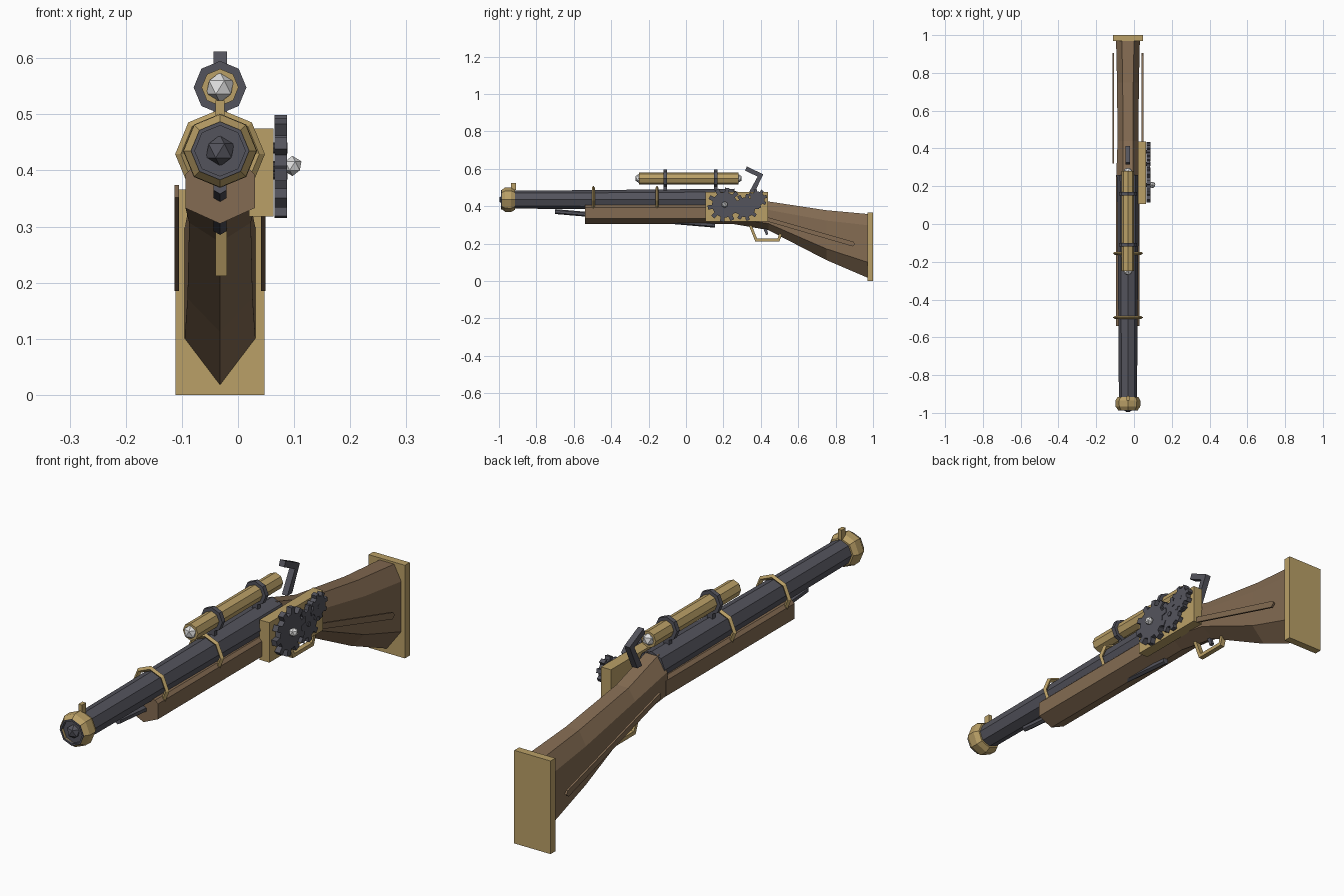
import bpy, bmesh, math
from mathutils import Vector, Matrix

if "Cube" in bpy.data.objects:
    bpy.data.objects.remove(bpy.data.objects["Cube"])

CX = -0.032      # centre line of the gun
BZ = 0.435       # bore height


def mat(name, rgb):
    m = bpy.data.materials.new(name)
    m.diffuse_color = (*rgb, 1)
    m.use_nodes = True
    m.node_tree.nodes["Principled BSDF"].inputs["Base Color"].default_value = m.diffuse_color
    return m


WOOD = mat("walnut", (0.23, 0.148, 0.085))
BRASS = mat("brass", (0.49, 0.35, 0.135))
STEEL = mat("dark_steel", (0.088, 0.088, 0.108))
GLASS = mat("pale_glass", (0.75, 0.75, 0.75))


def finish(bm, name, material):
    bmesh.ops.recalc_face_normals(bm, faces=bm.faces)
    me = bpy.data.meshes.new(name)
    bm.to_mesh(me)
    bm.free()
    me.materials.append(material)
    ob = bpy.data.objects.new(name, me)
    bpy.context.collection.objects.link(ob)
    return ob


def loft(name, rings, material, closed=False):
    """Skin equal-length rings of points; cap the ends or join them."""
    bm = bmesh.new()
    vs = [[bm.verts.new(p) for p in r] for r in rings]
    n = len(vs[0])
    pairs = list(zip(vs, vs[1:])) + ([(vs[-1], vs[0])] if closed else [])
    for a, b in pairs:
        for i in range(n):
            j = (i + 1) % n
            bm.faces.new((a[i], a[j], b[j], b[i]))
    if not closed:
        bm.faces.new(vs[0])
        bm.faces.new(vs[-1])
    return finish(bm, name, material)


def lathe(name, profile, z, material, closed=False, n=8):
    """Turn (y, radius) points about a lengthwise axis at height z."""
    ang = [2 * math.pi * i / n for i in range(n)]
    rings = [[(CX + r * math.sin(a), y, z + r * math.cos(a)) for a in ang] for y, r in profile]
    return loft(name, rings, material, closed)


def box(name, x0, x1, y0, y1, z0, z1, material):
    return loft(name, [[(x0, y, z0), (x1, y, z0), (x1, y, z1), (x0, y, z1)] for y in (y0, y1)], material)


def plate(name, outline, x0, x1, material):
    """Extrude a (y, z) outline across x."""
    return loft(name, [[(x, y, z) for y, z in outline] for x in (x0, x1)], material)


def ball(name, loc, r, material):
    bm = bmesh.new()
    bmesh.ops.create_icosphere(bm, subdivisions=1, radius=r, matrix=Matrix.Translation(loc))
    return finish(bm, name, material)


def rod(name, a, b, r, material, n=8):
    a, b = Vector(a), Vector(b)
    q = (b - a).to_track_quat('Z', 'Y')
    bm = bmesh.new()
    bmesh.ops.create_cone(bm, cap_ends=True, segments=n, radius1=r, radius2=r, depth=(b - a).length,
                          matrix=Matrix.Translation((a + b) / 2) @ q.to_matrix().to_4x4())
    return finish(bm, name, material)


def gear(name, y, z, r, teeth, x0, x1, phase=0.0):
    pts = []
    for i in range(teeth):
        for f, k in ((-0.26, 0.74), (-0.2, 1), (0.2, 1), (0.26, 0.74)):
            a = 2 * math.pi * (i + f + phase) / teeth
            pts.append((y + r * k * math.cos(a), z + r * k * math.sin(a)))
    return plate(name, pts, x0, x1, STEEL)


def stock_ring(y, zb, zt, w, low, high, top):
    """Keel-bottomed section with flat sides and a narrow flat top."""
    half = [(w, zb + low), (w, zt - high), (top, zt)]
    pts = [(0, zb)] + half + [(-x, z) for x, z in reversed(half)]
    return [(CX + x, y, z) for x, z in pts]


# barrel, muzzle collar, front sight
lathe("barrel", [(-0.975, 0.048), (-0.6, 0.05), (0.26, 0.058)], BZ, STEEL)
lathe("muzzle_collar", [(-0.985, 0.052), (-0.967, 0.065), (-0.935, 0.066),
                        (-0.915, 0.055), (-0.915, 0.045), (-0.985, 0.045)], BZ, BRASS, True)
lathe("muzzle_lip", [(-0.988, 0.045), (-0.988, 0.052), (-0.96, 0.052), (-0.96, 0.045)], BZ, STEEL, True)
ball("muzzle_plug", (CX, -0.972, BZ), 0.028, STEEL)
box("front_sight", CX - 0.008, CX + 0.008, -0.935, -0.91, 0.485, 0.525, BRASS)

# barrel bands
for i, y in enumerate((-0.495, -0.155)):
    lathe(f"barrel_band_{i}", [(y - 0.008, 0.07), (y, 0.08), (y + 0.008, 0.07), (y, 0.06)], BZ - 0.006, BRASS, True)

# wooden furniture
loft("forestock", [stock_ring(y, 0.305, 0.405, 0.062, 0.028, 0.012, 0.05) for y in (-0.54, 0.26)], WOOD)
loft("buttstock", [
    stock_ring(0.25, 0.305, 0.485, 0.062, 0.03, 0.06, 0.026),
    stock_ring(0.44, 0.272, 0.425, 0.055, 0.035, 0.045, 0.026),
    stock_ring(0.75, 0.112, 0.378, 0.058, 0.06, 0.055, 0.028),
    stock_ring(0.972, 0.017, 0.358, 0.063, 0.083, 0.06, 0.032)], WOOD)
box("butt_plate", -0.111, 0.047, 0.97, 1.0, 0, 0.366, BRASS)

# slim rails along both sides of the butt
for side, x in (("left", CX - 0.077), ("right", CX + 0.077)):
    plate(f"side_rail_{side}", [(0.32, 0.352), (0.89, 0.185), (0.905, 0.197), (0.895, 0.21), (0.32, 0.374)],
          x - 0.004, x + 0.004, WOOD)

# ramrod
rod("ramrod", (CX, -0.7, 0.371), (CX, 0.155, 0.298), 0.013, STEEL, 6)

# trigger and guard
guard = [(0.335, 0.3), (0.37, 0.212), (0.5, 0.212), (0.515, 0.255),
         (0.5, 0.258), (0.49, 0.227), (0.38, 0.227), (0.35, 0.3)]
plate("trigger_guard", guard, CX - 0.008, CX + 0.012, BRASS)
plate("trigger", [(0.405, 0.3), (0.425, 0.3), (0.44, 0.25), (0.428, 0.245)], CX - 0.006, CX + 0.006, STEEL)

# hammer
plate("hammer", [(0.335, 0.47), (0.365, 0.47), (0.413, 0.57), (0.325, 0.612),
                 (0.316, 0.59), (0.383, 0.558)], CX - 0.012, CX + 0.012, STEEL)

# gear train on its side plate
box("lock_plate", 0.02, 0.063, 0.105, 0.438, 0.318, 0.475, BRASS)
gear("large_gear", 0.207, 0.407, 0.092, 10, 0.065, 0.087, 0.25)
gear("middle_gear", 0.318, 0.394, 0.072, 9, 0.067, 0.084)
gear("small_gear", 0.382, 0.44, 0.052, 8, 0.065, 0.087, 0.3)
for n, y, z in (("large", 0.207, 0.407), ("middle", 0.318, 0.394), ("small", 0.382, 0.44)):
    rod(f"{n}_gear_axle", (0.05, y, z), (0.088, y, z), 0.01, STEEL)
ball("gear_knob", (0.097, 0.207, 0.408), 0.018, GLASS)

# telescopic sight with mounts and lenses
SZ = 0.548
lathe("scope_tube", [(-0.25, 0.033), (0.28, 0.033)], SZ, BRASS)
for i, y in enumerate((-0.11, 0.16)):
    lathe(f"scope_ring_{i}", [(y - 0.009, 0.032), (y - 0.009, 0.047), (y + 0.009, 0.047), (y + 0.009, 0.032)],
          SZ, STEEL, True)
    box(f"scope_mount_{i}", CX - 0.012, CX + 0.012, y - 0.009, y + 0.009, 0.475, 0.515, STEEL)
for n, y in (("front", -0.247), ("rear", 0.274)):
    ball(f"{n}_lens", (CX, y, SZ), 0.027, GLASS)
